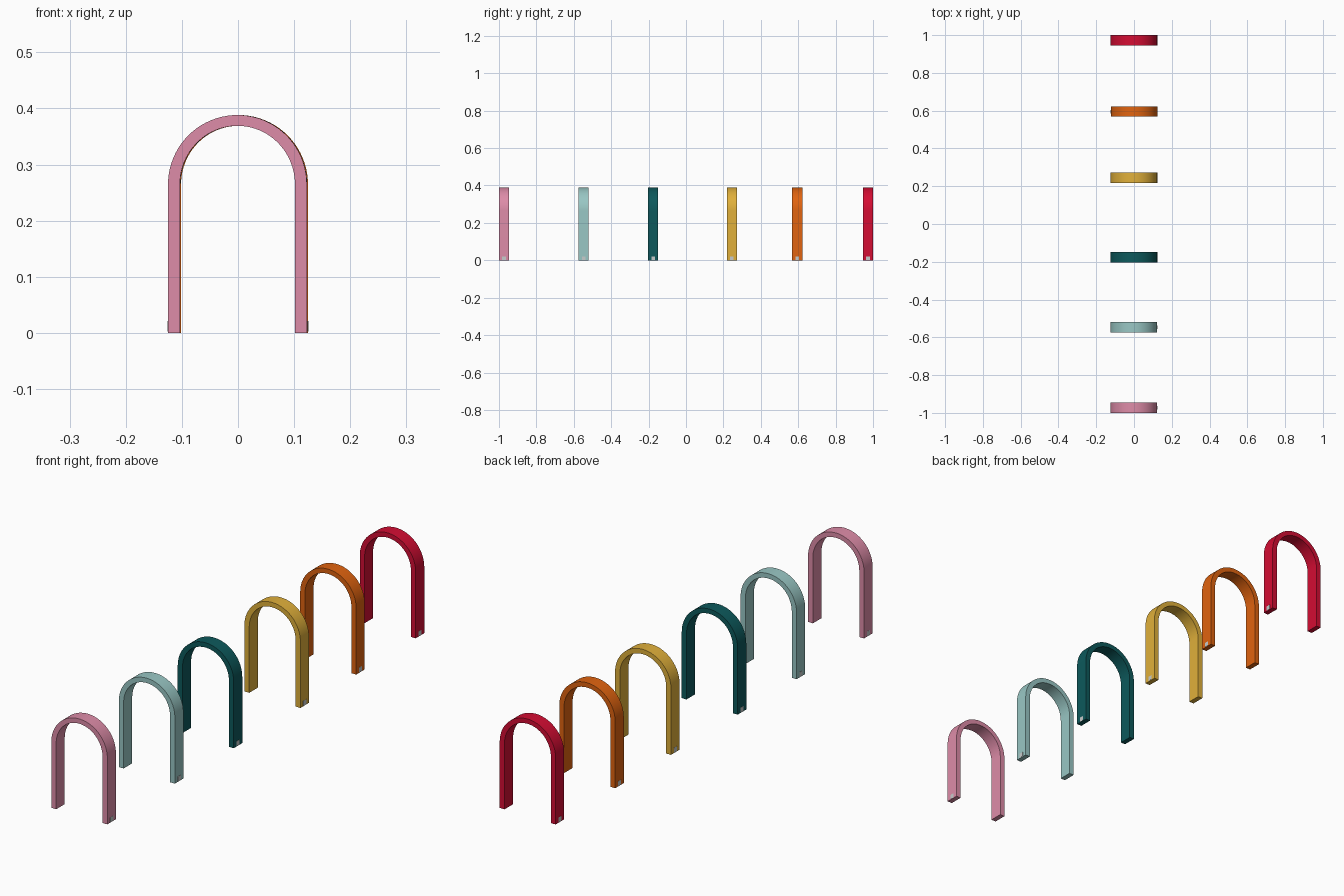
import bpy, bmesh, math

if "Cube" in bpy.data.objects:
    bpy.data.objects.remove(bpy.data.objects["Cube"])

OUTER, THICK, SPRING, DEPTH = 0.1237, 0.0212, 0.2645, 0.054
STEPS = 40


def material(name, rgb):
    m = bpy.data.materials.new(name)
    lin = [c / 12.92 if c < 0.04 else ((c + 0.055) / 1.055) ** 2.4 for c in rgb]
    m.diffuse_color = (*lin, 1)
    m.use_nodes = True
    m.node_tree.nodes["Principled BSDF"].inputs["Base Color"].default_value = m.diffuse_color
    return m


def half_loop(r, top):
    """Leg foot, semicircle, leg foot, running right to left."""
    pts = [(r, 0)]
    for i in range(STEPS + 1):
        a = math.pi * i / STEPS
        pts.append((r * math.cos(a), SPRING + (top - SPRING) * math.sin(a)))
    return pts + [(-r, 0)]


def make_arch(name, x, y, mat):
    outer = half_loop(OUTER, SPRING + OUTER)
    inner = half_loop(OUTER - THICK, 0.369)
    bm = bmesh.new()
    rings = []
    # One rectangular cross-section per profile step
    for (ox, oz), (ix, iz) in zip(outer, inner):
        rings.append([bm.verts.new((px, py, pz)) for px, py, pz in (
            (ox, -DEPTH / 2, oz), (ox, DEPTH / 2, oz),
            (ix, DEPTH / 2, iz), (ix, -DEPTH / 2, iz))])
    for a, b in zip(rings, rings[1:]):
        for k in range(4):
            n = (k + 1) % 4
            bm.faces.new((a[k], a[n], b[n], b[k]))
    bm.faces.new(rings[0])
    bm.faces.new(rings[-1])
    bmesh.ops.recalc_face_normals(bm, faces=bm.faces)
    me = bpy.data.meshes.new(name)
    bm.to_mesh(me)
    bm.free()
    me.materials.append(mat)
    ob = bpy.data.objects.new(name, me)
    ob.location = (x, y, 0)
    bpy.context.collection.objects.link(ob)
    bpy.ops.object.select_all(action='DESELECT')
    ob.select_set(True)
    bpy.context.view_layer.objects.active = ob
    bpy.ops.object.shade_smooth_by_angle(angle=math.radians(30))


def make_tag(name, x, y):
    bpy.ops.mesh.primitive_cube_add(size=1, location=(x, y, 0.0115))
    ob = bpy.context.object
    ob.name = name
    ob.scale = (0.0014, 0.019, 0.019)
    ob.data.materials.append(tag_mat)


tag_mat = material("tag_grey", (0.78, 0.80, 0.80))

# Row of arches: colour, x offset, y centre, colour value
arches = [
    ("pink", -0.001, -0.973, (0.87, 0.55, 0.66)),
    ("pale_teal", -0.001, -0.547, (0.60, 0.78, 0.77)),
    ("dark_teal", -0.0005, -0.176, (0.05, 0.35, 0.36)),
    ("yellow", -0.0005, 0.245, (0.88, 0.69, 0.23)),
    ("orange", 0.001, 0.595, (0.88, 0.39, 0.06)),
    ("red", -0.0005, 0.973, (0.83, 0.05, 0.20)),
]
for colour, x, y, rgb in arches:
    make_arch(colour + "_arch", x, y, material(colour, rgb))
    # Small square tags at the outer foot of both legs
    for side, s in (("right", 1), ("left", -1)):
        make_tag(f"{colour}_tag_{side}", x + s * OUTER, y)
